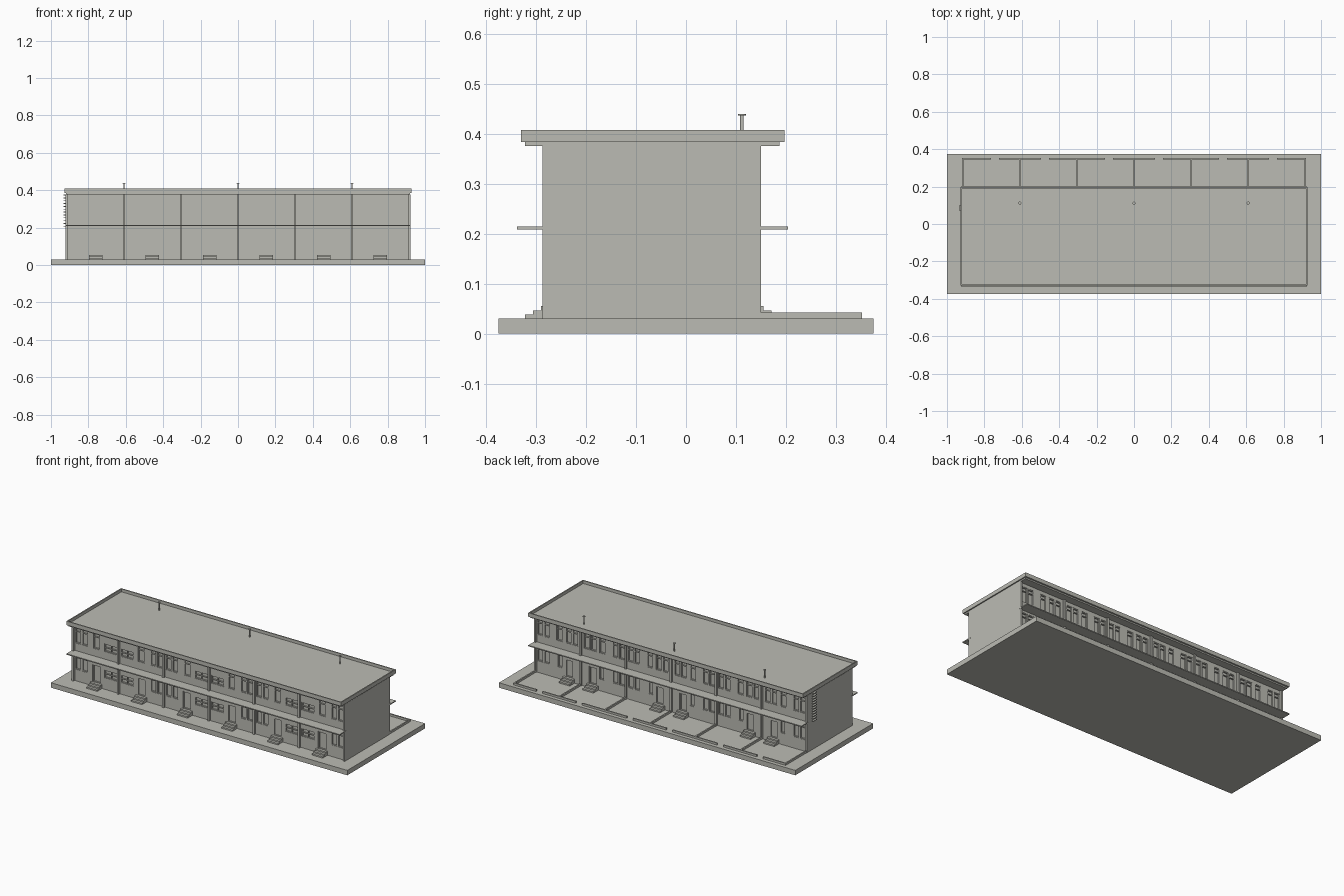
import bpy, bmesh, math
from mathutils import Matrix

if "Cube" in bpy.data.objects:
    bpy.data.objects.remove(bpy.data.objects["Cube"])

mat = bpy.data.materials.new("warm_grey")
mat.diffuse_color = (0.5, 0.5, 0.455, 1)
mat.use_nodes = True
mat.node_tree.nodes["Principled BSDF"].inputs["Base Color"].default_value = mat.diffuse_color


def make(name, boxes):
    """One object from boxes (x0, x1, y0, y1, z0, z1)."""
    bm = bmesh.new()
    for x0, x1, y0, y1, z0, z1 in boxes:
        m = Matrix.Translation(((x0 + x1) / 2, (y0 + y1) / 2, (z0 + z1) / 2))
        bmesh.ops.create_cube(bm, size=1, matrix=m @ Matrix.Diagonal(
            (abs(x1 - x0), abs(y1 - y0), abs(z1 - z0), 1)))
    me = bpy.data.meshes.new(name)
    bm.to_mesh(me)
    bm.free()
    ob = bpy.data.objects.new(name, me)
    bpy.context.collection.objects.link(ob)
    me.materials.append(mat)
    return ob


BAY = 0.305
FRONT, BACK = -0.275, 0.14          # facade planes
walls = [i * BAY for i in range(-3, 4)]
# Bays are mirrored in pairs about these party walls
bays = [(c, s) for c in (-2 * BAY, 0, 2 * BAY) for s in (-1, 1)]

# Ground slab, main block, party wall fins
make("ground_slab", [(-1, 1, -0.375, 0.375, 0, 0.03)])
block = make("main_block", [(-0.912, 0.912, FRONT, BACK, 0.03, 0.38)])
make("party_wall_fins", [(x - 0.006, x + 0.006, y0, y1, 0.03, 0.378)
                         for x in walls[1:-1]
                         for y0, y1 in ((-0.287, FRONT + .002), (BACK - .002, 0.15))])
make("end_walls", [(x - 0.006, x + 0.006, -0.287, 0.15, 0.03, 0.378)
                   for x in (walls[0], walls[-1])])

# Canopies between the floors
make("front_canopy", [(-0.922, 0.922, -0.338, FRONT + .002, 0.208, 0.214)])
make("back_canopy", [(-0.922, 0.922, BACK - .002, 0.204, 0.208, 0.214)])

# Roof with stepped eaves and a low parapet
make("roof_eaves", [(-0.92, 0.92, -0.322, 0.187, 0.376, 0.385)])
make("roof_deck", [(-0.924, 0.924, -0.327, 0.193, 0.384, 0.39)])
make("roof_parapet", [(-0.927, 0.927, -0.33, -0.323, 0.384, 0.408),
                      (-0.927, 0.927, 0.19, 0.197, 0.384, 0.408),
                      (-0.927, -0.92, -0.323, 0.19, 0.384, 0.408),
                      (0.92, 0.927, -0.323, 0.19, 0.384, 0.408)])

# Openings: v is the distance from the shared party wall
# (v0, v1, z0, z1, mullion positions, transom positions as fractions)
pair_hi = (0.26, 0.355)
pair_lo = (0.10, 0.195)
front_openings = [
    (0.212, 0.25, *pair_hi, (), (0.75,)), (0.257, 0.295, *pair_hi, (), (0.75,)),
    (0.212, 0.25, *pair_lo, (), (0.75,)), (0.257, 0.295, *pair_lo, (), (0.75,)),
    (0.128, 0.172, *pair_hi, (), (0.75,)),
    (0.012, 0.098, 0.26, 0.308, (0.5,), (0.5,)),
    (0.012, 0.098, 0.10, 0.148, (0.5,), (0.5,)),
    (0.124, 0.178, 0.055, 0.16, (), ()),
]
back_openings = [
    (0.212, 0.25, *pair_hi, (), (0.75,)), (0.257, 0.295, *pair_hi, (), (0.75,)),
    (0.212, 0.25, *pair_lo, (), (0.75,)), (0.257, 0.295, *pair_lo, (), (0.75,)),
    (0.125, 0.165, *pair_hi, (), (0.75,)),
    (0.02, 0.058, *pair_hi, (), (0.75,)), (0.065, 0.103, *pair_hi, (), (0.75,)),
    (0.125, 0.155, *pair_lo, (), (0.75,)),
    (0.055, 0.105, 0.055, 0.16, (), ()),
]

cuts, frames = [], []
for face, out, openings in ((FRONT, -1, front_openings), (BACK, 1, back_openings)):
    ya, yb = face - out * 0.011, face - out * 0.002
    for c, s in bays:
        for v0, v1, z0, z1, mullions, transoms in openings:
            x0, x1 = sorted((c + s * v0, c + s * v1))
            cuts.append((x0, x1, face - out * 0.01, face + out * 0.02, z0, z1))
            w = 0.004
            frames += [(x0, x0 + w, ya, yb, z0, z1), (x1 - w, x1, ya, yb, z0, z1),
                       (x0 + w, x1 - w, ya, yb, z0, z0 + w),
                       (x0 + w, x1 - w, ya, yb, z1 - w, z1)]
            for f in mullions:
                x = x0 + f * (x1 - x0)
                frames.append((x - w / 2, x + w / 2, ya, yb, z0 + w, z1 - w))
            for f in transoms:
                z = z0 + f * (z1 - z0)
                frames.append((x0 + w, x1 - w, ya, yb, z - w / 2, z + w / 2))
make("window_and_door_frames", frames)

# Recess the openings into the main block
cutter = make("opening_cutter", cuts)
cutter.hide_render = True
cutter.hide_viewport = True
mod = block.modifiers.new("openings", "BOOLEAN")
mod.operation = "DIFFERENCE"
mod.solver = "EXACT"
mod.object = cutter

# Entrance steps
steps = []
for c, s in bays:
    for v, face, out in ((0.151, FRONT, -1), (0.08, BACK, 1)):
        x = c + s * v
        for i in range(3):
            steps.append((x - 0.036, x + 0.036, face - out * 0.002,
                          face + out * (0.047 - 0.016 * i),
                          0.03 + 0.0083 * i, 0.0383 + 0.0083 * i))
make("entrance_steps", steps)

# Low garden kerbs with a gate gap in each bay
kerbs = [(x - 0.004, x + 0.004, BACK, 0.352, 0.03, 0.042) for x in walls]
for c, s in bays:
    for v0, v1 in ((0.004, 0.112), (0.155, 0.301)):
        kerbs.append((c + s * v0, c + s * v1, 0.344, 0.352, 0.03, 0.042))
make("garden_kerbs", kerbs)

# Wall ladder on the left end
make("wall_ladder", [(-0.933, -0.914, 0.07, 0.102, z, z + 0.004)
                     for z in [0.205 + 0.0152 * i for i in range(12)]])

# Roof vent pipes with caps
for i, x in enumerate((-0.61, 0, 0.61)):
    for part, r, z0, z1 in (("pipe", 0.0035, 0.385, 0.438), ("cap", 0.008, 0.437, 0.44)):
        bpy.ops.mesh.primitive_cylinder_add(vertices=12, radius=r, depth=z1 - z0,
                                            location=(x, 0.112, (z0 + z1) / 2))
        ob = bpy.context.object
        ob.name = f"vent_{part}_{i + 1}"
        ob.data.materials.append(mat)
        bpy.ops.object.shade_smooth_by_angle()
